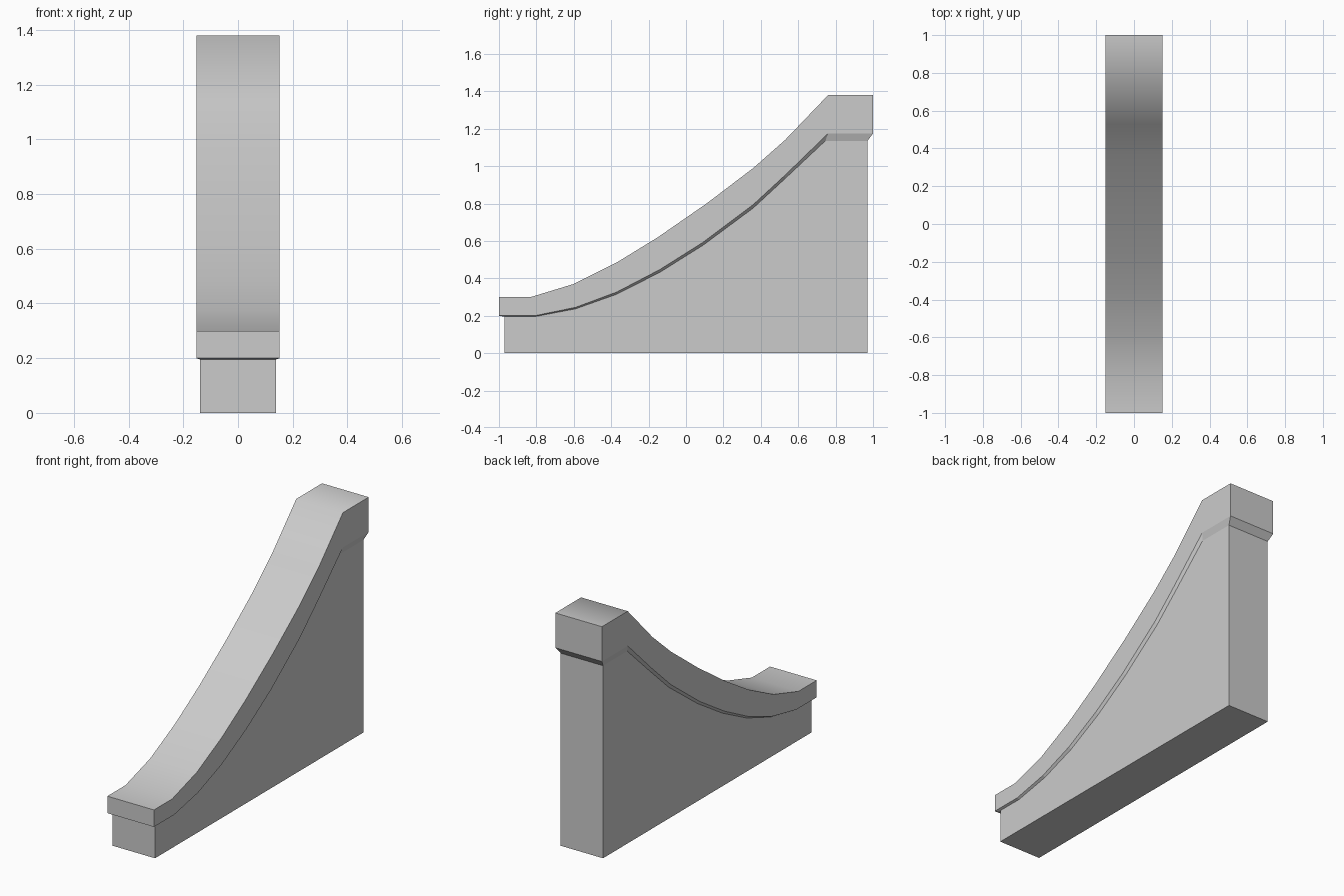
import bpy, bmesh

if "Cube" in bpy.data.objects:
    bpy.data.objects.remove(bpy.data.objects["Cube"])

COPING_X, WALL_X = 0.152, 0.138

# Stations along the sweep: (y, z) of coping top, coping lower edge, top of wall
stations = [
    ((-1.00, 0.30), (-1.00, 0.20), (-0.97, 0.195)),
    ((-0.83, 0.30), (-0.81, 0.20), (-0.81, 0.195)),
    ((-0.60, 0.37), (-0.59, 0.245), (-0.59, 0.237)),
    ((-0.37, 0.485), (-0.37, 0.327), (-0.37, 0.315)),
    ((-0.15, 0.62), (-0.14, 0.447), (-0.14, 0.432)),
    ((0.11, 0.80), (0.09, 0.592), (0.09, 0.576)),
    ((0.36, 0.99), (0.36, 0.795), (0.36, 0.776)),
    ((0.53, 1.14), (0.53, 0.952), (0.53, 0.933)),
    ((0.76, 1.38), (0.76, 1.175), (0.745, 1.135)),
    ((1.00, 1.38), (1.00, 1.175), (0.97, 1.135)),
]

bm = bmesh.new()


def column(station, side):
    """Vertices from coping top down to the ground on one side."""
    top, low, under = station
    rows = [(COPING_X, top), (COPING_X, low), (WALL_X, under), (WALL_X, (under[0], 0))]
    return [bm.verts.new((side * x, y, z)) for x, (y, z) in rows]


left = [column(s, -1) for s in stations]
right = [column(s, 1) for s in stations]

for i in range(len(stations) - 1):
    # Side faces: coping, bevel and wall
    for cols in (left, right):
        for j in range(3):
            bm.faces.new((cols[i][j], cols[i + 1][j], cols[i + 1][j + 1], cols[i][j + 1]))
    # Smooth curved top and flat base
    top = bm.faces.new((left[i][0], right[i][0], right[i + 1][0], left[i + 1][0]))
    top.smooth = True
    bm.faces.new((left[i][3], left[i + 1][3], right[i + 1][3], right[i][3]))

# End faces
for e in (0, -1):
    for j in range(3):
        bm.faces.new((left[e][j], right[e][j], right[e][j + 1], left[e][j + 1]))

bmesh.ops.recalc_face_normals(bm, faces=bm.faces)
mesh = bpy.data.meshes.new("sloped_wall")
bm.to_mesh(mesh)
bm.free()
bpy.context.collection.objects.link(bpy.data.objects.new("sloped_wall_with_coping", mesh))
